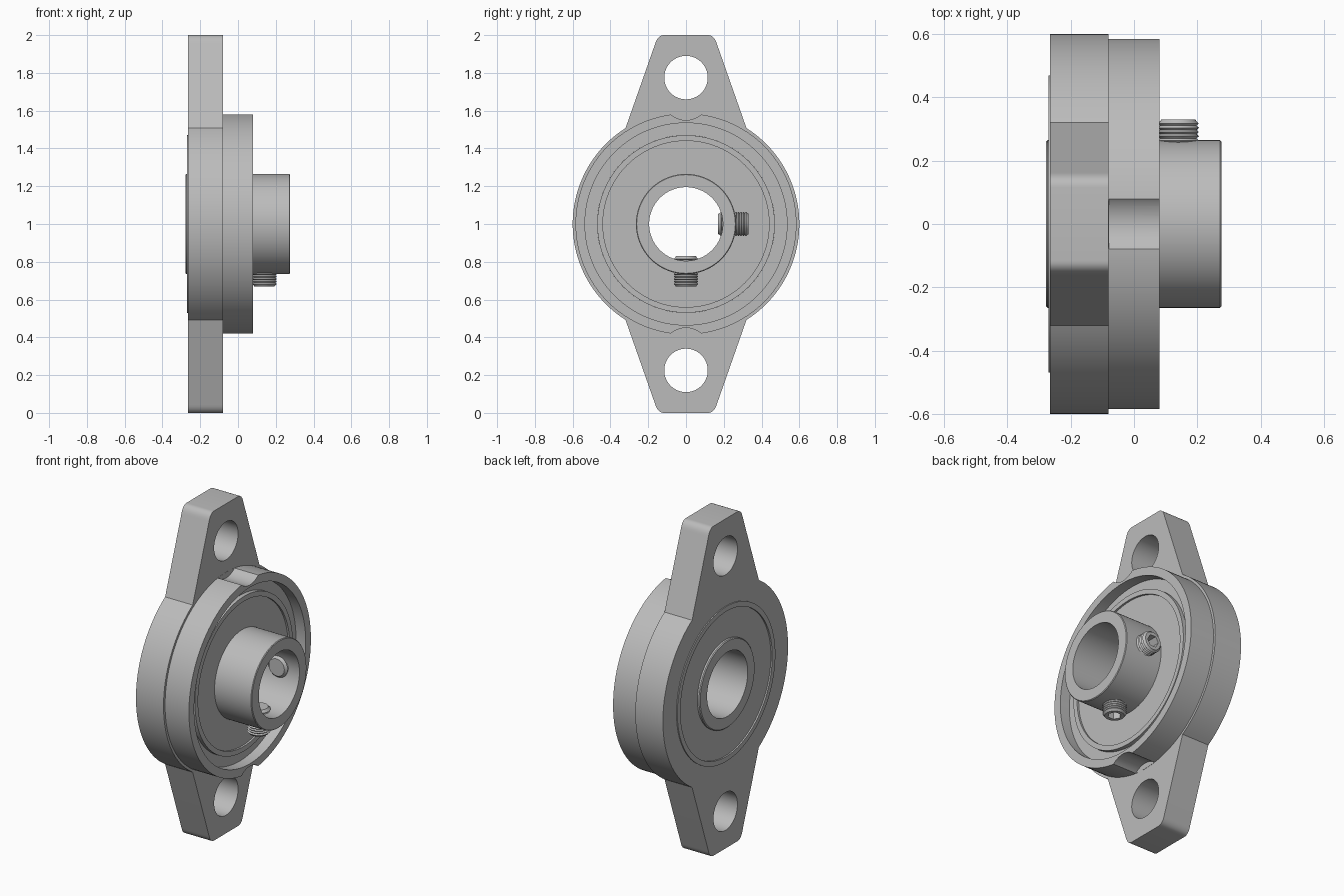
import bpy, bmesh
from math import pi, sin, cos, atan2, radians
from mathutils import Matrix, Vector

cube = bpy.data.objects.get("Cube")
if cube:
    bpy.data.objects.remove(cube, do_unlink=True)

steel = bpy.data.materials.new("grey_steel")
steel.use_nodes = True
GREY = (0.5, 0.5, 0.5, 1)
steel.diffuse_color = GREY
steel.node_tree.nodes["Principled BSDF"].inputs["Base Color"].default_value = GREY

MID = 1.0  # height of the bearing axis


def make(name, bm):
    bmesh.ops.recalc_face_normals(bm, faces=bm.faces)
    mesh = bpy.data.meshes.new(name)
    bm.to_mesh(mesh)
    bm.free()
    ob = bpy.data.objects.new(name, mesh)
    bpy.context.collection.objects.link(ob)
    mesh.materials.append(steel)
    return ob


def lathe(name, profile, segs=96, matrix=None):
    """Revolve a closed (x, radius) profile about the x axis."""
    bm = bmesh.new()
    rings = []
    for i in range(segs):
        a = 2 * pi * i / segs
        rings.append([bm.verts.new((x, r * cos(a), r * sin(a))) for x, r in profile])
    n = len(profile)
    for i in range(segs):
        a, b = rings[i], rings[(i + 1) % segs]
        for j in range(n):
            k = (j + 1) % n
            bm.faces.new((a[j], a[k], b[k], b[j]))
    bmesh.ops.remove_doubles(bm, verts=bm.verts, dist=1e-5)
    bm.transform(matrix or Matrix.Translation((0, 0, MID)))
    return make(name, bm)


def prism(name, outline, x0, x1, matrix=None):
    """Extrude a (y, z) outline along x."""
    bm = bmesh.new()
    face = bm.faces.new([bm.verts.new((x0, y, z)) for y, z in outline])
    new = bmesh.ops.extrude_face_region(bm, geom=[face])["geom"]
    bmesh.ops.translate(bm, vec=(x1 - x0, 0, 0),
                        verts=[v for v in new if isinstance(v, bmesh.types.BMVert)])
    bm.transform(matrix or Matrix.Translation((0, 0, MID)))
    return make(name, bm)


def circle(r, z=0, n=64):
    return [(r * cos(2 * pi * i / n), z + r * sin(2 * pi * i / n)) for i in range(n)]


def cut(ob, cutters):
    bpy.context.view_layer.objects.active = ob
    for c in cutters:
        c.hide_render = True
        mod = ob.modifiers.new("cut", "BOOLEAN")
        mod.operation, mod.solver, mod.object = "DIFFERENCE", "EXACT", c
        bpy.ops.object.modifier_apply(modifier=mod.name)
        bpy.data.objects.remove(c, do_unlink=True)


# Flange plate: round centre with two tapered, round-cornered ears
p0, p1, p2 = Vector((0.115, 1)), Vector((0.149, 1)), Vector((0.163, 0.955))
quarter = []
for i in range(9):
    t = i / 8
    quarter.append(tuple(p0 * (1 - t) ** 2 + p1 * 2 * t * (1 - t) + p2 * t * t))
start = atan2(0.507, 0.32)
quarter += [(0.6 * cos(start * (1 - i / 24)), 0.6 * sin(start * (1 - i / 24)))
            for i in range(25)]
half = quarter + [(y, -z) for y, z in reversed(quarter[:-1])]
outline = half + [(-y, z) for y, z in reversed(half)]
plate = prism("flange_plate", outline, -0.265, -0.08)
cut(plate, [prism("bearing_cutter", circle(0.47, n=96), -0.5, 0.5)]
    + [prism("bolt_cutter", circle(0.115, s * 0.775), -0.5, 0.5) for s in (1, -1)])

# Raised housing with a lip, notched for the bolt heads
housing = lathe("housing_ring", [(-0.08, 0.47), (-0.08, 0.585), (0.08, 0.585),
                                 (0.08, 0.535), (0.015, 0.535), (0.015, 0.47)], 128)
cut(housing, [prism("notch_cutter", circle(0.122, s * 0.672), -0.079, 0.2)
              for s in (1, -1)])

# Bearing: outer race, seal and inner sleeve
lathe("outer_race", [(-0.271, 0.44), (-0.271, 0.47), (0.04, 0.47), (0.04, 0.44)])
lathe("seal", [(-0.262, 0.26), (-0.262, 0.44), (0.028, 0.44), (0.028, 0.26)])
lathe("inner_sleeve", [(-0.278, 0.195), (-0.278, 0.26), (-0.273, 0.265), (0.272, 0.265),
                       (0.276, 0.261), (0.276, 0.195)])


# Threaded set screws with hex sockets, built along x then turned outward
def set_screw(name, angle):
    place = (Matrix.Translation((0.14, 0, MID)) @ Matrix.Rotation(angle, 4, "X")
             @ Matrix.Rotation(radians(90), 4, "Z"))
    profile = [(0.17, 0), (0.17, 0.052)]
    turns, first, last = 11, 0.178, 0.324
    pitch = (last - first) / turns
    for i in range(turns):
        x = first + i * pitch
        profile += [(x, 0.058), (x + pitch / 2, 0.065)]
    profile += [(last, 0.058), (0.33, 0.054), (0.33, 0)]
    screw = lathe(name, profile, 32, place)
    cut(screw, [prism("hex_cutter", circle(0.038, n=6), 0.26, 0.4, place)])


set_screw("side_set_screw", 0)
set_screw("bottom_set_screw", radians(-90))

# Smooth the round surfaces, keep the edges sharp
bpy.ops.object.select_all(action="DESELECT")
for ob in bpy.context.scene.objects:
    if ob.type == "MESH" and steel.name in ob.data.materials:
        ob.select_set(True)
        bpy.context.view_layer.objects.active = ob
bpy.ops.object.shade_smooth_by_angle(angle=radians(30))
